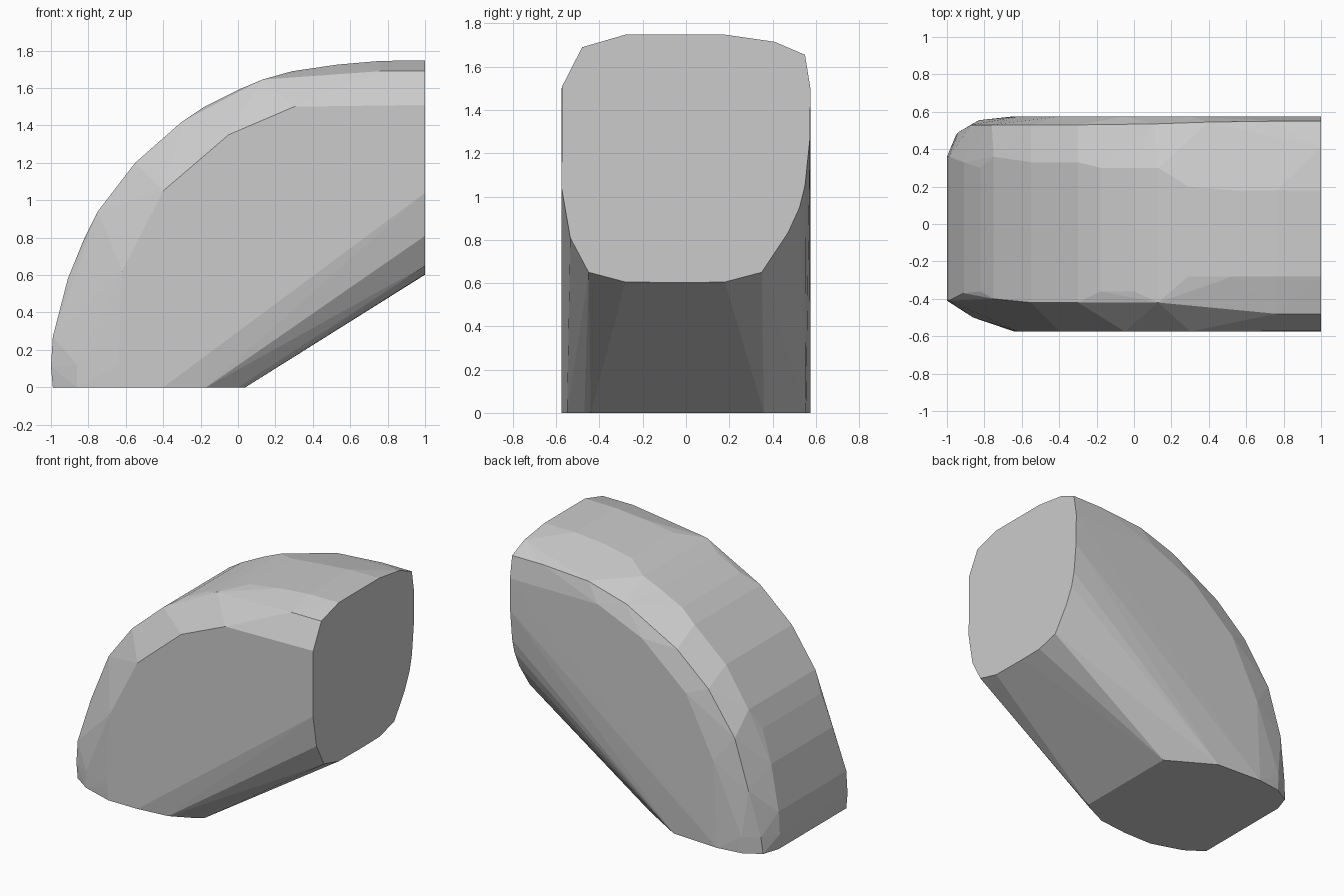
import bpy, bmesh

# upright end face at x = 1, as (y, z)
end = [(-.28, 1.748), (.18, 1.748), (.41, 1.715), (.55, 1.655), (.575, 1.5), (.573, 1.27),
       (.55, 1.05), (.525, .95), (.47, .83), (.35, .65), (.18, .605), (0, .602), (-.28, .605),
       (-.45, .65), (-.535, .81), (-.575, 1.04), (-.572, 1.51), (-.48, 1.69)]

# base face at z = 0, as (x, y)
base = [(-.99, -.41), (-.99, .36), (-.95, .48), (-.83, .55), (-.65, .575), (-.29, .555),
        (.04, .36), (.04, -.44), (0, -.47), (-.17, -.55), (-.4, -.575), (-.63, -.575),
        (-.86, -.5)]

# outer bend: x, z and the front and back limits of its flat strip
bend = [(.76, 1.745, -.28, .18), (.53, 1.725, -.28, .18), (.29, 1.69, -.28, .2),
        (.13, 1.645, -.42, .3), (0, 1.59, -.36, .3), (-.18, 1.5, -.36, .3),
        (-.3, 1.42, -.42, .33), (-.55, 1.2, -.42, .33), (-.75, .94, -.4, .36),
        (-.82, .8, -.36, .3), (-.91, .58, -.37, .33), (-.99, .27, -.41, .36),
        (-1, .11, -.41, .36)]

# rounded shoulders and the edge of the flat side walls
shoulder = [(.76, 1.69, -.48), (.76, 1.655, .55), (.4, 1.63, .545), (.1, 1.54, .535),
            (-.3, 1.32, .53), (-.55, 1.1, .53), (-.76, .8, .53), (-.87, .45, .53),
            (-.94, .12, .49), (-.83, .12, .555), (-.86, .12, -.5)]
side = [(.3, 1.5), (-.05, 1.35), (-.4, 1.05), (-.62, .62), (-.64, .12)]

points = [(1, y, z) for y, z in end] + [(x, y, 0) for x, y in base]
for x, z, front, back in bend:
    points += [(x, front, z), (x, back, z)]
points += [(x, y, z) for x, z, y in shoulder]
for x, z in side:
    points += [(x, -.575, z), (x, .575, z)]

# bent block: convex skin over all the sections
bm = bmesh.new()
for p in points:
    bm.verts.new(p)
hull = bmesh.ops.convex_hull(bm, input=bm.verts)
inside = {v for v in hull["geom_interior"] + hull["geom_unused"]
          if isinstance(v, bmesh.types.BMVert)}
bmesh.ops.delete(bm, geom=list(inside), context='VERTS')
bmesh.ops.dissolve_limit(bm, angle_limit=0.01, verts=bm.verts, edges=bm.edges)
bmesh.ops.recalc_face_normals(bm, faces=bm.faces)

mesh = bpy.data.meshes.new("bent_block")
bm.to_mesh(mesh)
bm.free()
bpy.context.collection.objects.link(bpy.data.objects.new("bent_block", mesh))
